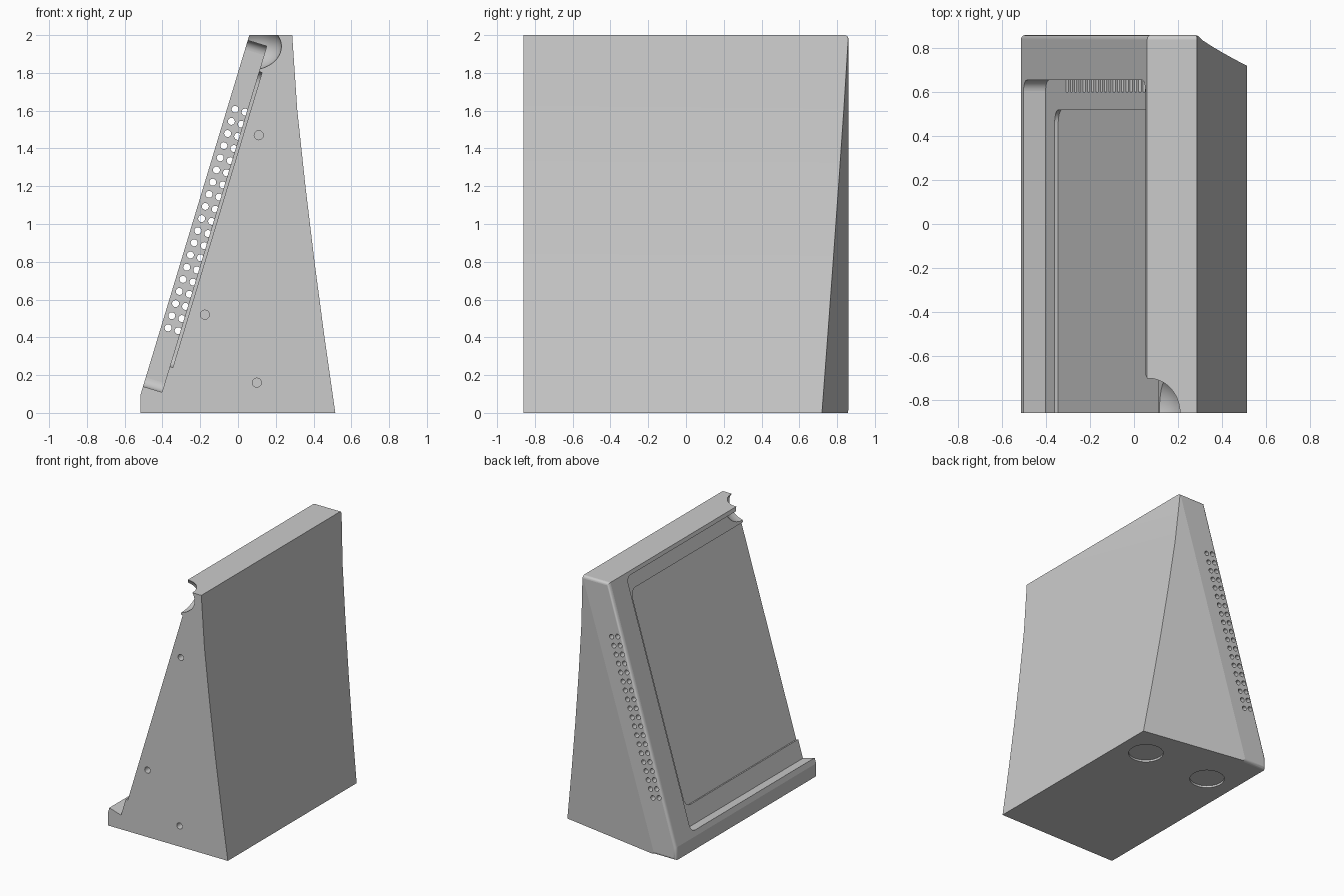
import bpy, bmesh, math
from mathutils import Matrix, Vector

if "Cube" in bpy.data.objects:
    bpy.data.objects.remove(bpy.data.objects["Cube"])

grey = bpy.data.materials.new("plain grey")
grey.use_nodes = True
COLOUR = (0.6, 0.6, 0.6, 1)
grey.diffuse_color = COLOUR
grey.node_tree.nodes["Principled BSDF"].inputs["Base Color"].default_value = COLOUR

FRONT, BACK = -0.86, 0.86


def make_object(name, bm):
    bmesh.ops.recalc_face_normals(bm, faces=bm.faces)
    mesh = bpy.data.meshes.new(name)
    bm.to_mesh(mesh)
    bm.free()
    mesh.materials.append(grey)
    ob = bpy.data.objects.new(name, mesh)
    bpy.context.collection.objects.link(ob)
    return ob


# Wedge body: leaning screen side, slightly hollow rear, tapered end cheek
lean = [(-0.33, 0), (-0.515, 0), (-0.515, 0.1), (0.06, 2), (0.287, 2)]
rear = [(0.314, 1.6), (0.357, 1.2), (0.405, 0.8), (0.458, 0.4), (0.515, 0)]
outline = lean + rear


def end_y(x, z):
    return BACK - 0.166 * max(0, x + 0.33 - 0.3085 * z)


bm = bmesh.new()
near = [bm.verts.new((x, FRONT, z)) for x, z in outline]
far = [bm.verts.new((x, end_y(x, z), z)) for x, z in outline]
n = len(outline)
bm.faces.new(near)
bm.faces.new(far[:5])
bm.faces.new([far[0]] + far[4:])
for i in range(n):
    j = (i + 1) % n
    bm.faces.new((near[i], near[j], far[j], far[i]))
rim = [bm.edges.get((far[i], far[i + 1])) for i in range(4)]
bmesh.ops.recalc_face_normals(bm, faces=bm.faces)
bmesh.ops.bevel(bm, geom=rim, offset=0.02, segments=4, profile=0.5, affect='EDGES')
body = make_object("stand_body", bm)

# Frame of the leaning side: along the slope, along the width, into the body
up = Vector((0.575, 0, 1.9)).normalized()
wide = Vector((0, 1, 0))
inward = Vector((up.z, 0, -up.x))
origin = Vector((-0.503, 0, 0.14))
tilt = Matrix.Translation(origin) @ Matrix((up, wide, inward)).transposed().to_4x4()


def pocket(name, low, high, side, radius, depth):
    """Tray open at the front end, with rounded far corners."""
    pts = [(high, -1), (low, -1)]
    for cx, start in ((low + radius, math.pi), (high - radius, math.pi / 2)):
        for k in range(9):
            a = start - k * math.pi / 16
            pts.append((cx + radius * math.cos(a), side - radius + radius * math.sin(a)))
    bm = bmesh.new()
    outer, floor = [[bm.verts.new(tilt @ Vector((s, y, d))) for s, y in pts]
                    for d in (-0.15, depth)]
    bm.faces.new(outer)
    bm.faces.new(floor)
    for i in range(len(pts)):
        bm.faces.new((outer[i - 1], outer[i], floor[i], floor[i - 1]))
    return make_object(name, bm)


def add_rod(bm, centre, radius, length, axis, sides=20):
    turn = Vector((0, 0, 1)).rotation_difference(Vector(axis)).to_matrix().to_4x4()
    bmesh.ops.create_cone(bm, cap_ends=True, segments=sides, radius1=radius, radius2=radius,
                          depth=length, matrix=Matrix.Translation(centre) @ turn)


cutters = [pocket("tray_cutter", 0, 1.914, 0.655, 0.05, 0.105),
           pocket("screen_cutter", 0.142, 1.773, 0.52, 0.06, 0.122)]

# Two rows of vent holes through the end wall
bm = bmesh.new()
for x0, z0 in ((-0.37, 0.45), (-0.317, 0.435)):
    for k in range(19):
        add_rod(bm, (x0 + k * 0.0197, 0.8, z0 + k * 0.0643), 0.0185, 0.4, (0, 1, 0), 16)
cutters.append(make_object("vent_cutter", bm))

# Pin sockets in the front end and foot recesses underneath
bm = bmesh.new()
for x, z in ((0.11, 1.47), (-0.175, 0.52), (0.1, 0.16)):
    add_rod(bm, (x, FRONT, z), 0.024, 0.16, (0, 1, 0))
for x in (0.295, -0.28):
    add_rod(bm, (x, 0.485, 0), 0.125, 0.03, (0, 0, 1), 48)
cutters.append(make_object("socket_cutter", bm))

# Rounded finger notch at the top front corner
bm = bmesh.new()
bmesh.ops.create_uvsphere(bm, u_segments=40, v_segments=24, radius=1,
                          matrix=Matrix.Translation((0.065, FRONT, 1.94))
                          @ Matrix.Diagonal((0.165, 0.18, 0.125, 1)))
cutters.append(make_object("notch_cutter", bm))

for cutter in cutters:
    cutter.hide_render = True
    mod = body.modifiers.new(cutter.name, 'BOOLEAN')
    mod.operation = 'DIFFERENCE'
    mod.solver = 'EXACT'
    mod.object = cutter

# Apply the cuts, drop the helpers and smooth only the rounded parts
bpy.context.view_layer.objects.active = body
body.select_set(True)
for mod in list(body.modifiers):
    bpy.ops.object.modifier_apply(modifier=mod.name)
for cutter in cutters:
    bpy.data.objects.remove(cutter)
bpy.ops.object.shade_smooth_by_angle(angle=math.radians(30))
for face in body.data.polygons:
    face.use_smooth = face.area < 0.05 or face.normal.x > 0.97
